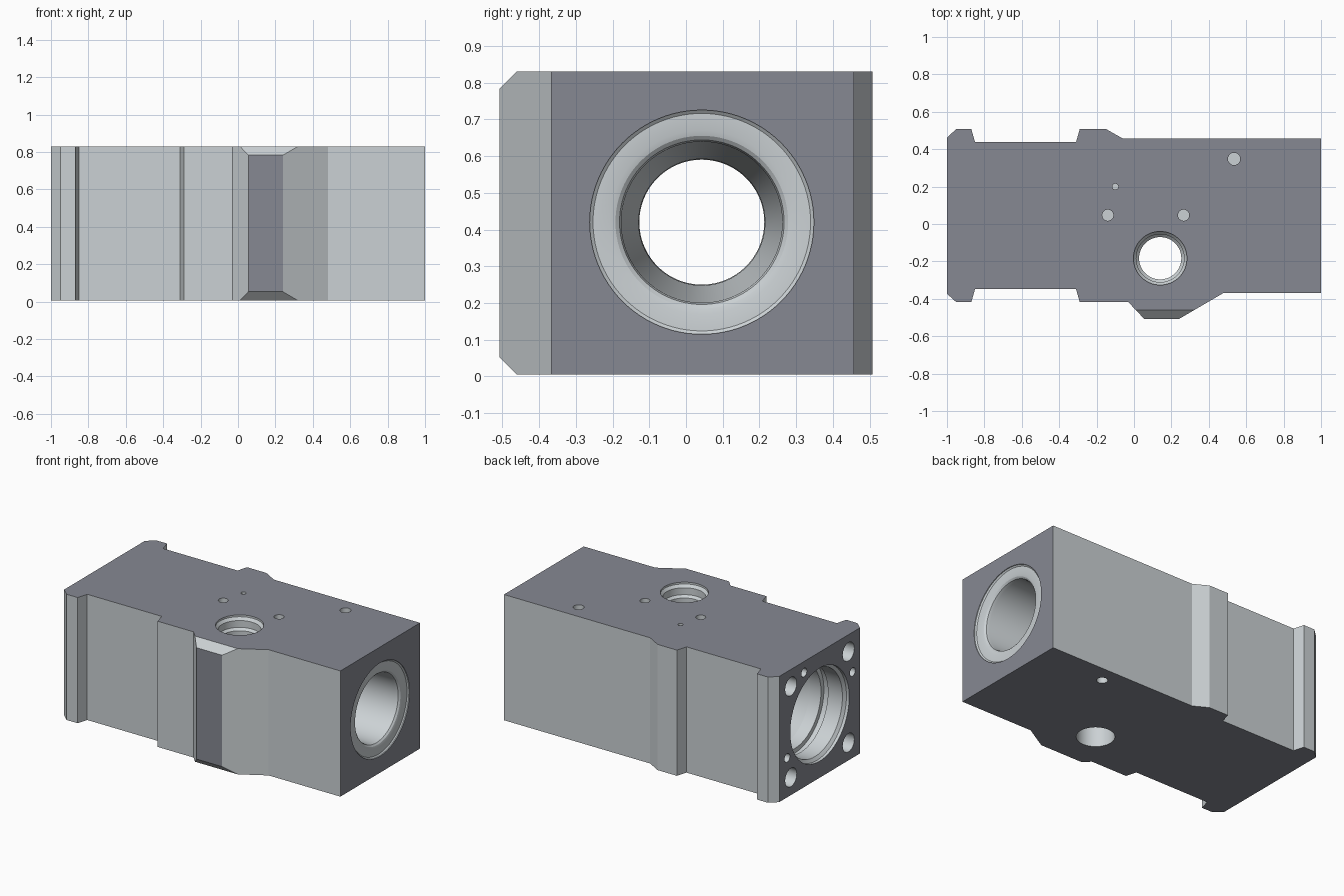
import bpy, bmesh, math
from mathutils import Matrix, Vector

if "Cube" in bpy.data.objects:
    bpy.data.objects.remove(bpy.data.objects["Cube"])

Z0, Z1 = 0.006, 0.83
BORE_Y, BORE_Z = 0.043, 0.42


def make_object(name, bm):
    bmesh.ops.recalc_face_normals(bm, faces=bm.faces[:])
    mesh = bpy.data.meshes.new(name)
    bm.to_mesh(mesh)
    bm.free()
    obj = bpy.data.objects.new(name, mesh)
    bpy.context.collection.objects.link(obj)
    return obj


def prism(name, points, offset):
    """Extrude a closed outline of 3D points along an offset."""
    bm = bmesh.new()
    face = bm.faces.new([bm.verts.new(p) for p in points])
    ext = bmesh.ops.extrude_face_region(bm, geom=[face])
    moved = [v for v in ext["geom"] if isinstance(v, bmesh.types.BMVert)]
    bmesh.ops.translate(bm, verts=moved, vec=offset)
    return make_object(name, bm)


def lathe(name, profile, origin, axis, sides=64):
    """Closed solid of revolution from (distance along axis, radius) pairs."""
    bm = bmesh.new()
    rings = []
    for d, r in profile:
        rings.append([bm.verts.new((r * math.cos(2 * math.pi * i / sides),
                                    r * math.sin(2 * math.pi * i / sides), d))
                      for i in range(sides)])
    for a, b in zip(rings, rings[1:]):
        for i in range(sides):
            j = (i + 1) % sides
            bm.faces.new((a[i], a[j], b[j], b[i]))
    bm.faces.new(rings[0])
    bm.faces.new(rings[-1])
    turn = Vector((0, 0, 1)).rotation_difference(Vector(axis)).to_matrix().to_4x4()
    bm.transform(Matrix.Translation(origin) @ turn)
    return make_object(name, bm)


def material(name, colour):
    mat = bpy.data.materials.new(name)
    mat.diffuse_color = (*colour, 1)
    mat.use_nodes = True
    mat.node_tree.nodes["Principled BSDF"].inputs["Base Color"].default_value = mat.diffuse_color
    return mat


# Block outline seen from above
outline = [(-1, -0.373), (-0.95, -0.418), (-0.87, -0.418), (-0.85, -0.348),
           (-0.31, -0.348), (-0.29, -0.418), (-0.03, -0.418), (0.055, -0.508),
           (0.24, -0.508), (0.48, -0.368), (1, -0.368), (1, 0.457),
           (-0.06, 0.457), (-0.15, 0.508), (-0.29, 0.508), (-0.31, 0.438),
           (-0.85, 0.438), (-0.87, 0.508), (-0.95, 0.508), (-1, 0.462)]
body = prism("valve_block", [(x, y, Z0) for x, y in outline], (0, 0, Z1 - Z0))
body.data.materials.append(material("light_steel", (0.60, 0.64, 0.66)))
body.data.materials.append(material("dark_steel", (0.24, 0.25, 0.29)))
cutters = []

# Chamfers on the top and bottom of the front boss
for z, s in ((Z1, -1), (Z0, 1)):
    tri = [(-0.2, -0.608, z + s * 0.147), (-0.2, -0.361, z - s * 0.1),
           (-0.2, -0.608, z - s * 0.1)]
    cutters.append(prism("boss_chamfer_cutter", tri, (0.8, 0, 0)))

# Stepped main bore running end to end
bore = [(-1.05, 0.305), (-0.98, 0.305), (-0.965, 0.285), (-0.86, 0.285),
        (-0.86, 0.3), (-0.82, 0.3), (-0.82, 0.27), (-0.74, 0.27),
        (-0.64, 0.215), (-0.2, 0.17), (0.3, 0.172), (0.5, 0.214),
        (0.955, 0.219), (0.974, 0.224), (0.983, 0.235), (0.987, 0.25),
        (0.988, 0.296), (0.995, 0.305), (1.05, 0.305)]
cutters.append(lathe("main_bore_cutter", bore, (0, BORE_Y, BORE_Z), (1, 0, 0), 96))

# Vertical cross port with a chamfered counterbore on top
port = [(-0.05, 0.113), (Z1 - 0.09, 0.113), (Z1 - 0.075, 0.128),
        (Z1 - 0.03, 0.128), (Z1 - 0.012, 0.143), (Z1 + 0.05, 0.143)]
cutters.append(lathe("cross_port_cutter", port, (0.14, -0.183, 0), (0, 0, 1)))


def blind_hole(pos, axis, r, depth):
    profile = [(-0.05, r), (depth, r)]
    cutters.append(lathe("blind_hole_cutter", profile, pos, axis, 32))


# Small holes in the top and bottom
for x, y, r in ((-0.14, 0.047, 0.03), (0.265, 0.047, 0.03),
                (-0.1, 0.2, 0.016), (0.535, 0.348, 0.033)):
    blind_hole((x, y, Z1), (0, 0, -1), r, 0.1)
blind_hole((0.535, 0.348, Z0), (0, 0, 1), 0.033, 0.1)

# Bolt and pin holes in the left end face
for sy in (-1, 1):
    for sz in (-1, 1):
        blind_hole((-1, BORE_Y + sy * 0.298, BORE_Z + sz * 0.298), (1, 0, 0), 0.06, 0.25)
for y, z in ((0.205, 0.757), (-0.297, 0.57), (0.38, 0.265)):
    blind_hole((-1, y, z), (1, 0, 0), 0.028, 0.12)

# Cut everything out of the block
for cutter in cutters:
    cutter.hide_render = True
    mod = body.modifiers.new("cut", "BOOLEAN")
    mod.operation = "DIFFERENCE"
    mod.solver = "EXACT"
    mod.object = cutter
bpy.context.view_layer.objects.active = body
body.select_set(True)
for mod in body.modifiers[:]:
    bpy.ops.object.modifier_apply(modifier=mod.name)
for cutter in cutters:
    bpy.data.objects.remove(cutter)

# Dark finish on the end, top, bottom and boss faces; light everywhere else
for face in body.data.polygons:
    c, n = face.center, face.normal
    dark = ((abs(n.x) > 0.99 and abs(c.x) > 0.998)
            or (abs(n.z) > 0.99 and (c.z > Z1 - 0.002 or c.z < Z0 + 0.002))
            or (n.y < -0.99 and c.y < -0.505))
    face.material_index = 1 if dark else 0

bpy.ops.object.shade_smooth_by_angle(angle=math.radians(20))
